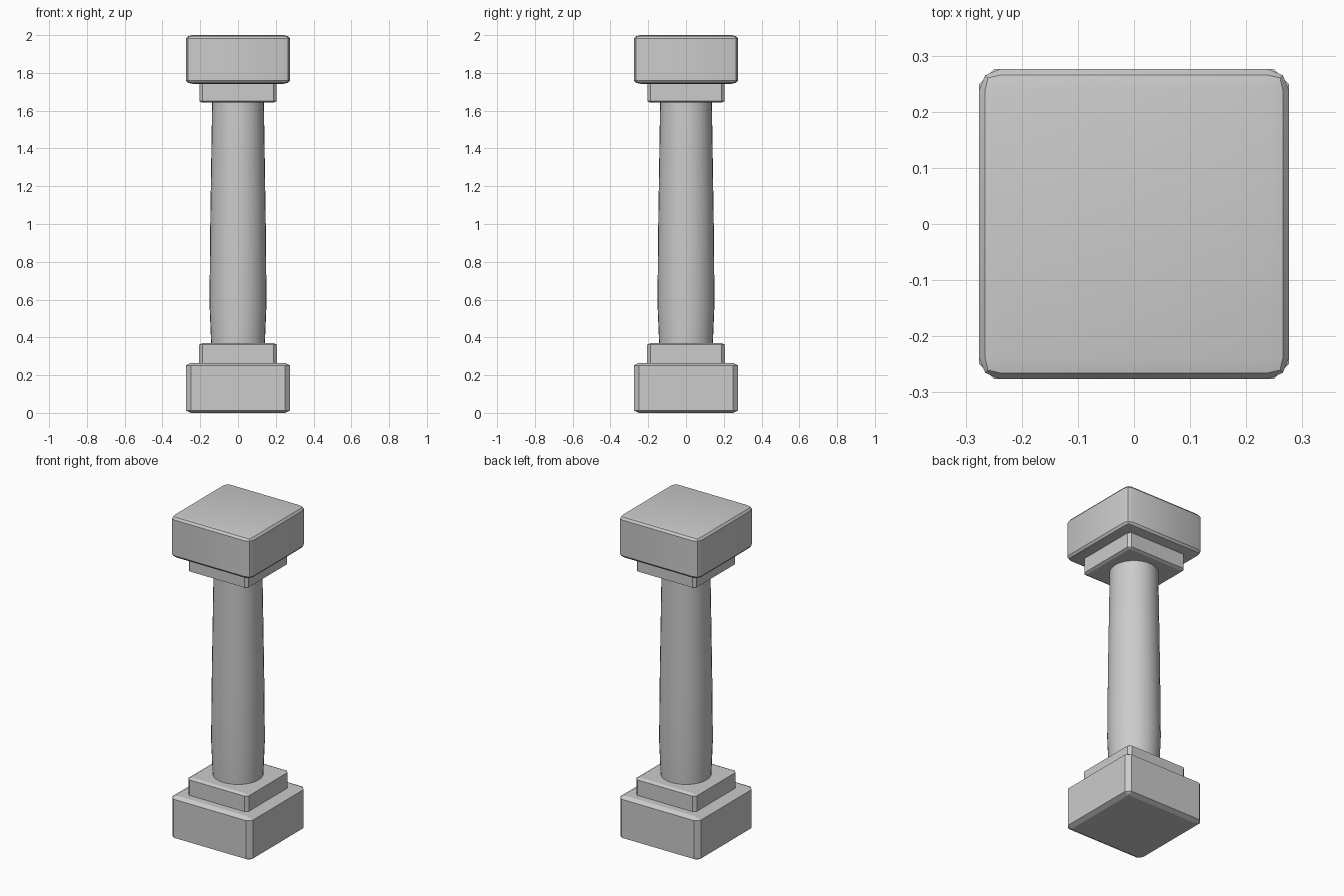
import bpy, bmesh
from math import cos, sin, tau

if "Cube" in bpy.data.objects:
    bpy.data.objects.remove(bpy.data.objects["Cube"])


def finish(name, bm):
    bmesh.ops.recalc_face_normals(bm, faces=bm.faces)
    mesh = bpy.data.meshes.new(name)
    bm.to_mesh(mesh)
    bm.free()
    obj = bpy.data.objects.new(name, mesh)
    bpy.context.collection.objects.link(obj)
    return obj


def block(name, half, z0, z1, bevel, segments):
    """Square bevelled block; the bevel is half as tall as it is wide."""
    bm = bmesh.new()
    bmesh.ops.create_cube(bm, size=1)
    bmesh.ops.scale(bm, vec=(2 * half, 2 * half, 2 * (z1 - z0)), verts=bm.verts)
    bmesh.ops.bevel(bm, geom=bm.edges[:], offset=bevel, segments=segments,
                    profile=0.5, affect='EDGES', clamp_overlap=True)
    bmesh.ops.scale(bm, vec=(1, 1, 0.5), verts=bm.verts)
    bmesh.ops.translate(bm, vec=(0, 0, (z0 + z1) / 2), verts=bm.verts)
    return finish(name, bm)


def lathe(name, profile, sides):
    bm = bmesh.new()
    rings = [[bm.verts.new((r * cos(tau * i / sides), r * sin(tau * i / sides), z))
              for i in range(sides)] for r, z in profile]
    for low, high in zip(rings, rings[1:]):
        for i in range(sides):
            j = (i + 1) % sides
            bm.faces.new((low[i], low[j], high[j], high[i]))
    bm.faces.new(rings[0])
    bm.faces.new(rings[-1])
    return finish(name, bm)


# Stepped base
block("base_plinth", 0.276, 0.0, 0.265, 0.027, 1)
block("base_collar", 0.207, 0.255, 0.37, 0.018, 1)

# Gently swelling shaft
shaft = lathe("shaft", [(0.142, 0.36), (0.151, 0.58), (0.147, 1.0),
                        (0.137, 1.65)], 32)

# Stepped capital
block("capital_collar", 0.205, 1.643, 1.75, 0.016, 1)
capital = block("capital_block", 0.276, 1.742, 2.0, 0.037, 2)

# Smooth the rounded parts
bpy.ops.object.select_all(action='DESELECT')
for obj in (shaft, capital):
    obj.select_set(True)
bpy.context.view_layer.objects.active = shaft
bpy.ops.object.shade_smooth_by_angle()
